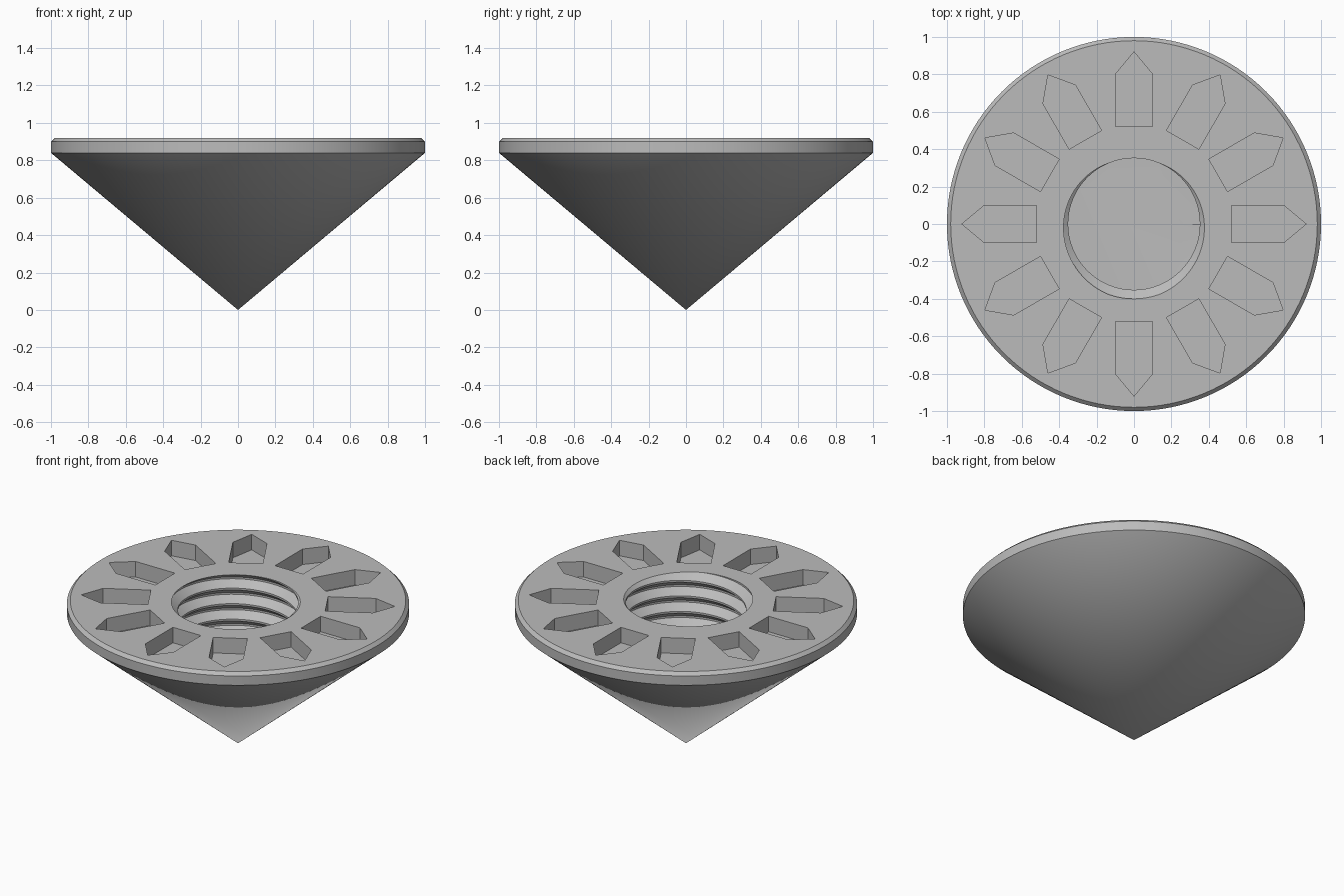
import bpy, bmesh, math
from mathutils import Matrix

if "Cube" in bpy.data.objects:
    bpy.data.objects.remove(bpy.data.objects["Cube"])

TOP = 0.92          # height of the flat top
FLOOR = 0.42        # floor of the threaded hole
PITCH = 0.10
SEG = 96

grey = bpy.data.materials.new("grey_plastic")
grey.diffuse_color = (0.50, 0.50, 0.50, 1)
grey.use_nodes = True
grey.node_tree.nodes["Principled BSDF"].inputs["Base Color"].default_value = grey.diffuse_color


def new_object(name, bm):
    bmesh.ops.recalc_face_normals(bm, faces=bm.faces)
    mesh = bpy.data.meshes.new(name)
    bm.to_mesh(mesh)
    bm.free()
    mesh.materials.append(grey)
    obj = bpy.data.objects.new(name, mesh)
    bpy.context.collection.objects.link(obj)
    return obj


def boolean(obj, cutter, operation):
    mod = obj.modifiers.new("cut", 'BOOLEAN')
    mod.object = cutter
    mod.operation = operation
    mod.solver = 'EXACT'
    bpy.context.view_layer.objects.active = obj
    bpy.ops.object.modifier_apply(modifier=mod.name)
    bpy.data.objects.remove(cutter)


# Cone body with a chamfered rim
bm = bmesh.new()
n = 128
tip = bm.verts.new((0, 0, 0))
rings = []
for r, z in [(1.0, 0.84), (1.0, 0.90), (0.98, TOP)]:
    rings.append([bm.verts.new((r * math.cos(2 * math.pi * i / n),
                                r * math.sin(2 * math.pi * i / n), z)) for i in range(n)])
for i in range(n):
    j = (i + 1) % n
    bm.faces.new((tip, rings[0][j], rings[0][i]))
    for a, b in zip(rings, rings[1:]):
        bm.faces.new((a[i], a[j], b[j], b[i]))
bm.faces.new(rings[-1])
body = new_object("cone_body", bm)

# Twelve pointed pockets around the top
bm = bmesh.new()
outline = [(0.52, -0.1), (0.80, -0.1), (0.92, 0), (0.80, 0.1), (0.52, 0.1)]
for k in range(12):
    turn = Matrix.Rotation(math.radians(30 * k), 4, 'Z')
    verts = [bm.verts.new((x, y, TOP - 0.10)) for x, y in outline]
    face = bm.faces.new(verts)
    ext = bmesh.ops.extrude_face_region(bm, geom=[face])
    top = [v for v in ext["geom"] if isinstance(v, bmesh.types.BMVert)]
    bmesh.ops.translate(bm, verts=top, vec=(0, 0, 0.2))
    bmesh.ops.transform(bm, matrix=turn, verts=verts + top)
boolean(body, new_object("pocket_cutter", bm), 'DIFFERENCE')

# Screw-shaped cutter: thread profile (radius, offset along one pitch) swept in a helix
profile = [(0.40, -0.006), (0.40, 0.006), (0.352, 0.044), (0.352, 0.056)]
turns = 8
rows = 4 * turns
bm = bmesh.new()
grid = []
for j in range(SEG):
    t = 2 * math.pi * j / SEG
    base = TOP + PITCH * (t / (2 * math.pi) + 0.25 - (turns - 2))
    column = []
    for i in range(rows + 4):
        r, off = profile[i % 4]
        column.append(bm.verts.new((r * math.cos(t), r * math.sin(t),
                                    base + off + PITCH * (i // 4)))
                      if j == 0 or i < rows else None)
    grid.append(column)


def at(j, i):
    return grid[j][i] if j < SEG else grid[0][i + 4]


for j in range(SEG):
    for i in range(rows - 1):
        bm.faces.new((at(j, i), at(j + 1, i), at(j + 1, i + 1), at(j, i + 1)))
for row in (0, rows - 1):
    centre = bm.verts.new((0, 0, grid[SEG // 2][row].co.z))
    loop = [grid[j][row] for j in range(SEG)] + [grid[0][row + k] for k in (4, 3, 2, 1)]
    for a, b in zip(loop, loop[1:] + loop[:1]):
        bm.faces.new((centre, a, b))
screw = new_object("screw_cutter", bm)

# Trim the screw to a flat floor, then cut the threaded hole
bm = bmesh.new()
bmesh.ops.create_cone(bm, cap_ends=True, segments=32, radius1=0.6, radius2=0.6, depth=0.54,
                      matrix=Matrix.Translation((0, 0, FLOOR + 0.27)))
boolean(screw, new_object("hole_limit", bm), 'INTERSECT')
boolean(body, screw, 'DIFFERENCE')

# Smooth round surfaces, crisp edges
bpy.ops.object.select_all(action='DESELECT')
body.select_set(True)
bpy.context.view_layer.objects.active = body
bpy.ops.object.shade_smooth_by_angle(angle=math.radians(25))
